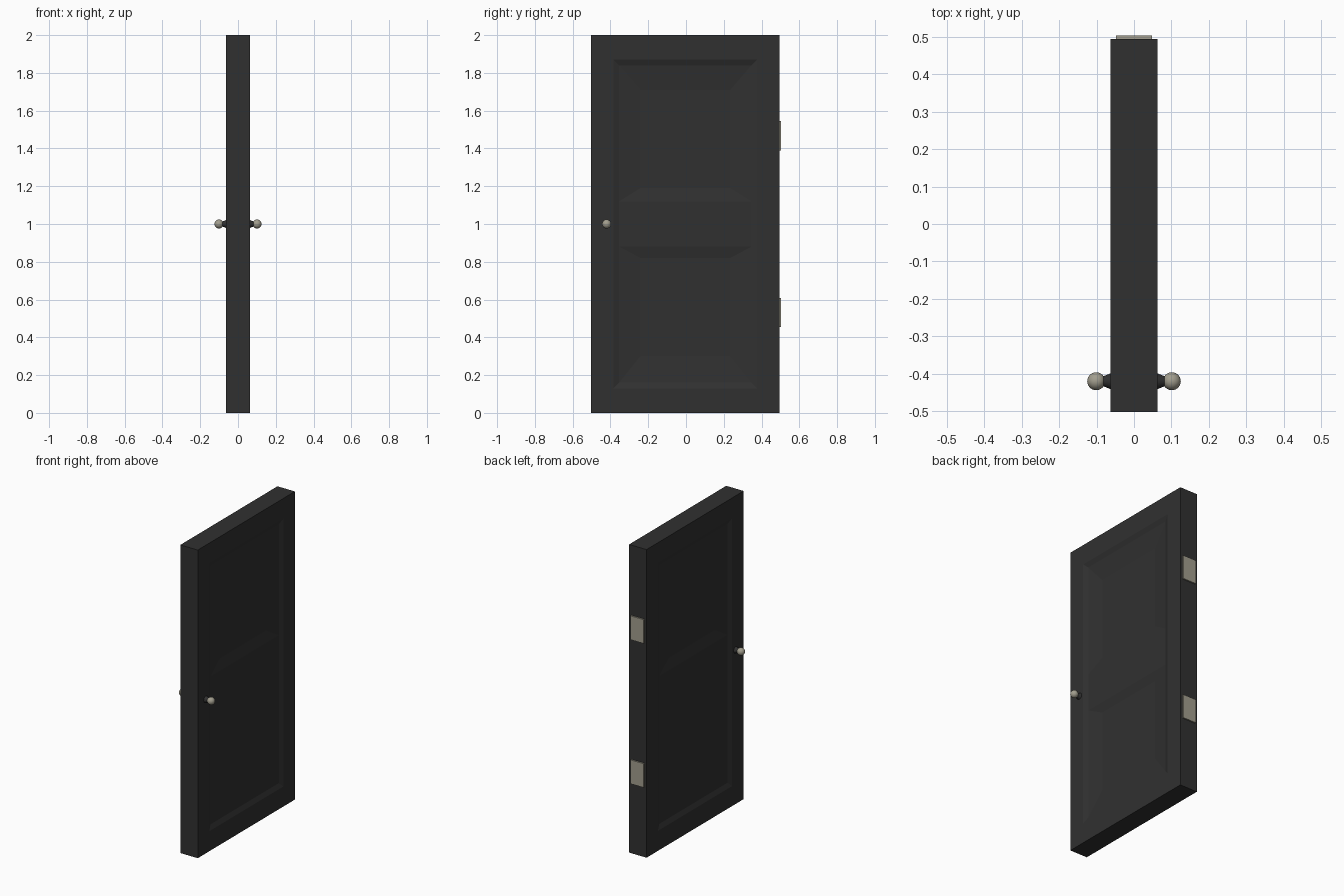
import bpy, bmesh, math
from mathutils import Matrix

if "Cube" in bpy.data.objects:
    bpy.data.objects.remove(bpy.data.objects["Cube"])


def material(name, rgb):
    m = bpy.data.materials.new(name)
    m.diffuse_color = (*rgb, 1)
    m.use_nodes = True
    m.node_tree.nodes["Principled BSDF"].inputs["Base Color"].default_value = m.diffuse_color
    return m


DARK = material("dark_paint", (0.03, 0.03, 0.03))
METAL = material("satin_metal", (0.36, 0.34, 0.27))


def finish(bm, name, mat):
    bmesh.ops.remove_doubles(bm, verts=bm.verts, dist=1e-5)
    bmesh.ops.recalc_face_normals(bm, faces=bm.faces)
    me = bpy.data.meshes.new(name)
    bm.to_mesh(me)
    bm.free()
    me.materials.append(mat)
    ob = bpy.data.objects.new(name, me)
    bpy.context.collection.objects.link(ob)
    return ob


CY, HW, HT = -0.004, 0.498, 0.0625      # slab centre y, half width, half thickness
STEP, FIELD = 0.012, 0.025              # depths of recess step and panel fields


def ring(x, half, z0, z1):
    """Rectangle in the y-z plane, counter-clockwise from bottom left."""
    return [(x, CY - half, z0), (x, CY + half, z0), (x, CY + half, z1), (x, CY - half, z1)]


# Door slab with a stepped recess and two sunken panels on both faces
bm = bmesh.new()


def face(*pts):
    bm.faces.new([bm.verts.new(p) for p in pts])


def bridge(a, b, sides=range(4)):
    for i in sides:
        j = (i + 1) % 4
        face(a[i], a[j], b[j], b[i])


for s in (-1, 1):
    x0, x1, x2 = s * HT, s * (HT - STEP), s * (HT - FIELD)
    outer = ring(x0, HW, 0, 2)
    rim = ring(x0, 0.381, 0.13, 1.87)
    floor = ring(x1, 0.35, 0.16, 1.84)
    low, low_in = ring(x1, 0.35, 0.16, 0.88), ring(x2, 0.238, 0.30, 0.82)
    up, up_in = ring(x1, 0.35, 1.12, 1.84), ring(x2, 0.238, 1.19, 1.71)
    bridge(outer, rim)
    bridge(rim, floor, (0, 2))
    face(rim[1], rim[2], up[2], up[1], low[2], low[1])
    face(rim[3], rim[0], low[0], low[3], up[0], up[3])
    for a, b in ((low, low_in), (up, up_in)):
        bridge(a, b)
        face(*b)
    face(low[3], low[2], up[1], up[0])   # middle rail
bridge(ring(-HT, HW, 0, 2), ring(HT, HW, 0, 2))
finish(bm, "door_slab", DARK)

# Hinge plates on the back edge
for name, z in (("lower_hinge", 0.532), ("upper_hinge", 1.467)):
    bm = bmesh.new()
    bmesh.ops.create_cube(bm, size=1, matrix=Matrix.Translation((0, 0.496, z))
                          @ Matrix.Diagonal((0.095, 0.014, 0.155, 1)))
    finish(bm, name, METAL)

# Knobs with tapered necks on both faces
for side, s in (("left", -1), ("right", 1)):
    turn = Matrix.Rotation(s * math.pi / 2, 4, 'Y')
    bm = bmesh.new()
    bmesh.ops.create_cone(bm, cap_ends=True, segments=24, radius1=0.022, radius2=0.011, depth=0.028,
                          matrix=Matrix.Translation((s * 0.074, -0.42, 1.0)) @ turn)
    neck = finish(bm, side + "_knob_neck", DARK)
    bm = bmesh.new()
    bmesh.ops.create_uvsphere(bm, u_segments=24, v_segments=14, radius=0.024,
                              matrix=Matrix.Translation((s * 0.101, -0.42, 1.0)))
    knob = finish(bm, side + "_knob", METAL)
    for ob in (neck, knob):
        bpy.ops.object.select_all(action='DESELECT')
        ob.select_set(True)
        bpy.context.view_layer.objects.active = ob
        bpy.ops.object.shade_smooth_by_angle()
